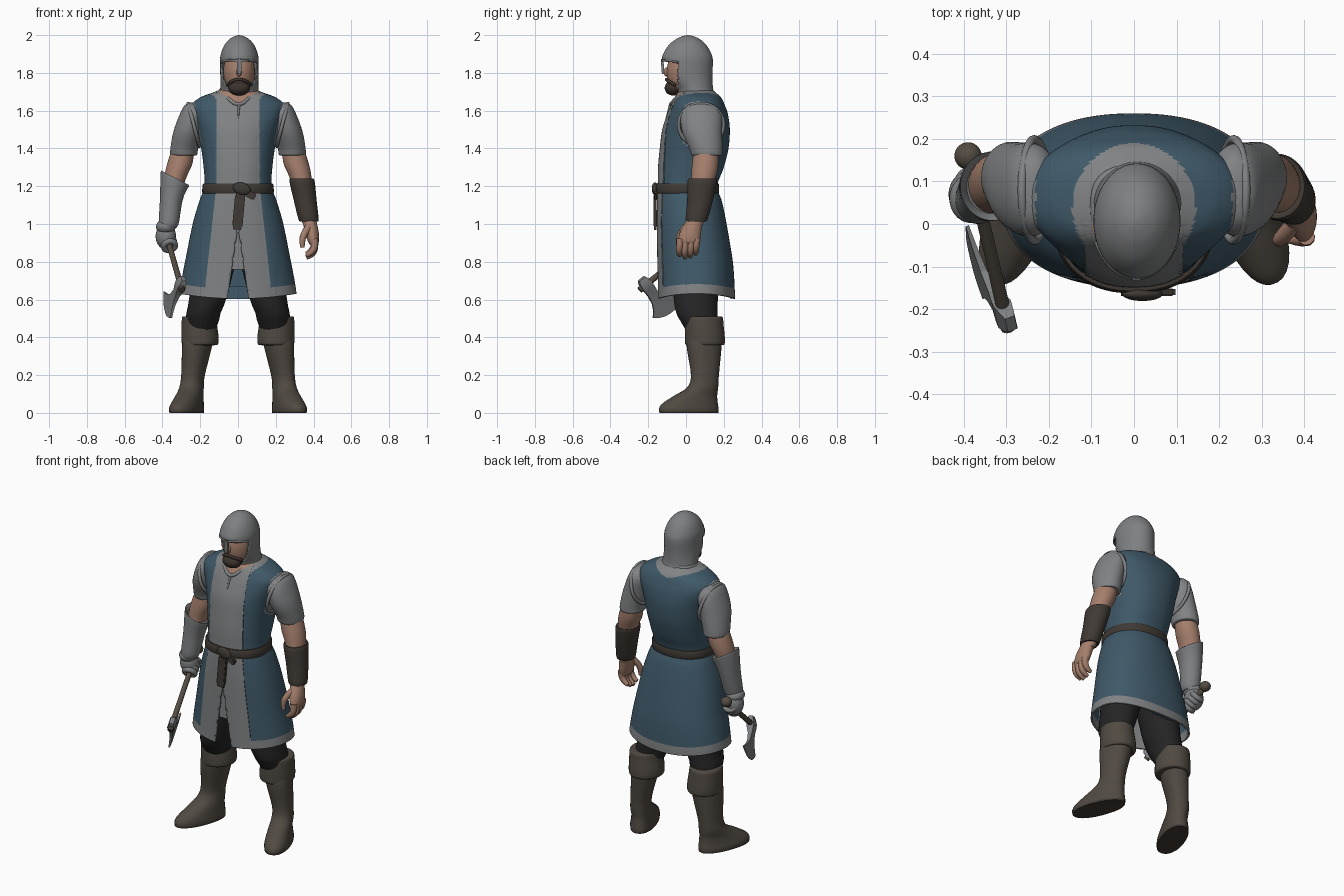
import bpy, bmesh
from math import sin, cos, pi, radians, copysign
from mathutils import Vector, Matrix

if "Cube" in bpy.data.objects:
    bpy.data.objects.remove(bpy.data.objects["Cube"])


def material(name, *rgb):
    m = bpy.data.materials.new(name)
    m.use_nodes = True
    m.diffuse_color = (*rgb, 1)
    m.node_tree.nodes["Principled BSDF"].inputs["Base Color"].default_value = (*rgb, 1)
    return m


GREY = material("grey cloth", .22, .225, .23)
BLUE = material("blue cloth", .05, .1, .14)
STEEL = material("steel", .21, .215, .22)
SKIN = material("skin", .37, .21, .15)
BOOT = material("boot leather", .08, .067, .054)
LEATHER = material("dark leather", .05, .041, .034)
BLACK = material("black cloth", .018, .018, .019)
BEARD = material("dark brown hair", .045, .033, .026)
WOOD = material("wood", .09, .073, .055)


def finish(name, bm, mats, angle=40):
    bmesh.ops.recalc_face_normals(bm, faces=bm.faces)
    me = bpy.data.meshes.new(name)
    bm.to_mesh(me)
    bm.free()
    for m in mats:
        me.materials.append(m)
    ob = bpy.data.objects.new(name, me)
    bpy.context.collection.objects.link(ob)
    smooth(ob, angle)
    return ob


def smooth(ob, angle=40):
    bpy.ops.object.select_all(action='DESELECT')
    ob.select_set(True)
    bpy.context.view_layer.objects.active = ob
    bpy.ops.object.shade_smooth_by_angle(angle=radians(angle))


def blend(a, b, c, d, t):
    return .5 * (2*b + (c-a)*t + (2*a - 5*b + 4*c - d)*t*t + (3*b - a - 3*c + d)*t**3)


def loft(name, rings, mats, n=32, sub=4, yaw=0, p=2, rule=None, warp=None,
         ends=(True, True), side=1):
    """Skin level rings (cx, cy, z, rx, ry); rule gives a material index or -1 for a hole."""
    r = [rings[0]] + rings + [rings[-1]]
    dense = [[blend(*q, k / sub) for q in zip(*r[i:i + 4])]
             for i in range(len(rings) - 1) for k in range(sub)] + [rings[-1]]
    bm, loops = bmesh.new(), []
    for cx, cy, z, rx, ry in dense:
        loop = []
        for i in range(n):
            c, s = cos(2*pi*(i + .5) / n), sin(2*pi*(i + .5) / n)
            x, y = rx * copysign(abs(c)**(2/p), c), ry * copysign(abs(s)**(2/p), s)
            co = Vector((cx + x*cos(yaw) - y*sin(yaw), cy + x*sin(yaw) + y*cos(yaw), z))
            co = warp(co) if warp else co
            co.x *= side
            loop.append(bm.verts.new(co))
        loops.append(loop)
    for a, b in zip(loops, loops[1:]):
        for i in range(n):
            j = (i + 1) % n
            bm.faces.new((a[i], a[j], b[j], b[i]))
    for use, loop in zip(ends, (loops[0], loops[-1])):
        if use:
            bm.faces.new(loop)
    if rule:
        holes = []
        for f in bm.faces:
            k = rule(f.calc_center_median())
            if k < 0:
                holes.append(f)
            else:
                f.material_index = k
        bmesh.ops.delete(bm, geom=holes, context='FACES')
    return finish(name, bm, mats)


def thicken(ob, amount):
    mod = ob.modifiers.new("thickness", 'SOLIDIFY')
    mod.thickness = amount


def tube(name, pts, radii, mat, side=1, cyclic=False):
    cu = bpy.data.curves.new(name, 'CURVE')
    cu.dimensions, cu.bevel_depth, cu.bevel_resolution = '3D', 1, 3
    cu.use_fill_caps, cu.resolution_u = True, 6
    sp = cu.splines.new('NURBS')
    sp.points.add(len(pts) - 1)
    sp.use_endpoint_u, sp.use_cyclic_u, sp.order_u = not cyclic, cyclic, 3
    for i, (pt, (x, y, z)) in enumerate(zip(sp.points, pts)):
        pt.co = (x * side, y, z, 1)
        pt.radius = radii[i % len(radii)]
    cu.materials.append(mat)
    ob = bpy.data.objects.new(name, cu)
    bpy.context.collection.objects.link(ob)
    bpy.ops.object.select_all(action='DESELECT')
    ob.select_set(True)
    bpy.context.view_layer.objects.active = ob
    bpy.ops.object.convert(target='MESH')
    smooth(bpy.context.object)


def solid(name, mat, loc, scale, rot=(0, 0, 0), box=False):
    bm = bmesh.new()
    if box:
        bmesh.ops.create_cube(bm, size=2)
        bmesh.ops.bevel(bm, geom=bm.edges[:], offset=.2, segments=2, affect='EDGES')
    else:
        bmesh.ops.create_uvsphere(bm, u_segments=28, v_segments=18, radius=1)
    turn = Matrix.Rotation(rot[2], 4, 'Z') @ Matrix.Rotation(rot[1], 4, 'Y') @ Matrix.Rotation(rot[0], 4, 'X')
    bm.transform(Matrix.Translation(loc) @ turn @ Matrix.Diagonal((*scale, 1)))
    return finish(name, bm, [mat])


# Tunic: one shell with front panel, hem, collar and armhole bands, split at the front
def slit(z):
    return max(0, (.98 - z) * .15)


def panel_width(z):
    return .115 + max(0, 1.2 - z) * .11


def hem_lift(x):
    return .025 * (x / .3)**2 - .006


def tunic_warp(v):
    v.z += hem_lift(v.x) * min(1, max(0, (.82 - v.z) / .15))
    for edge in (slit(v.z), panel_width(v.z)):
        if v.y < 0 < edge and abs(abs(v.x) - edge) < .006:
            v.x = copysign(edge, v.x)
    return v


def tunic_rule(c):
    x, y, z = abs(c.x), c.y, c.z
    if y < 0 and x < slit(z):
        return -1
    if y < 0 and z > 1.625 + x * .75:
        return 2
    panel = y < 0 and x < panel_width(z)
    collar = z > 1.6 and (x / .145)**2 + ((y - .04) / .15)**2 < 1
    armhole = x > .19 + (z - 1.42) * .18 and ((y - .08) / .135)**2 + ((z - 1.53) / .14)**2 < 1
    return 0 if panel or collar or armhole or z < .662 + hem_lift(x) else 1


tunic = loft("tunic", [(0, .055, .61, .31, .205), (0, .054, .662, .303, .204), (0, .048, .8, .28, .2),
                       (0, .03, 1, .24, .185),
                       (0, .018, 1.12, .205, .172), (0, .008, 1.2, .178, .158),
                       (0, .026, 1.3, .182, .174), (0, .043, 1.4, .195, .182),
                       (0, .053, 1.5, .215, .179), (0, .061, 1.58, .243, .161),
                       (0, .063, 1.63, .248, .142), (0, .063, 1.67, .2, .122),
                       (0, .057, 1.695, .135, .102), (0, .055, 1.715, .085, .08)],
             [GREY, BLUE, SKIN], n=192, sub=8, p=2.25, rule=tunic_rule, warp=tunic_warp,
             ends=(False, True))
thicken(tunic, .01)
solid("under_panel", GREY, (0, -.125, .9), (.06, .004, .14), box=True)
solid("skirt_lining", BLUE, (0, .239, .636), (.08, .004, .034), box=True)
tube("collar_edge", [(.1, .02, 1.705), (.068, -.045, 1.675), (.004, -.092, 1.62), (-.068, -.045, 1.675),
                     (-.1, .02, 1.705), (-.08, .13, 1.712), (.08, .13, 1.712)], [.01], GREY, cyclic=True)
tube("collar_tie", [(.005, -.084, 1.63), (.0, -.093, 1.59), (.004, -.108, 1.55)], [.007, .007, .003], GREY)

# Belt, knot and hanging ends
loft("belt", [(0, .006, 1.162, .184, .163), (0, .006, 1.168, .19, .169),
              (0, .007, 1.208, .187, .168), (0, .008, 1.214, .181, .162)],
     [LEATHER], n=96, sub=2, p=2.25)
solid("belt_knot", LEATHER, (.02, -.165, 1.187), (.048, .016, .032), (0, .3, 0))
solid("belt_tail", LEATHER, (.004, -.163, 1.07), (.027, .008, .1), (0, .09, 0), box=True)
solid("belt_loop", LEATHER, (.055, -.16, 1.16), (.04, .009, .018), (0, .5, 0), box=True)

# Limbs that match on both sides
for side, tag in ((1, "left"), (-1, "right")):
    loft(tag + "_sleeve", [(.235, .08, 1.642, .02, .03), (.238, .08, 1.628, .045, .075),
                           (.24, .08, 1.58, .069, .108), (.262, .085, 1.49, .08, .106),
                           (.284, .105, 1.4, .074, .088), (.287, .11, 1.367, .071, .082),
                           (.288, .11, 1.363, .06, .07)], [GREY], side=side, n=40)
    rim = [(.234 + .03*cos(a), .08 + .122*sin(a), 1.525 + .115*cos(a))
           for a in (2*pi*i/14 for i in range(14))]
    tube(tag + "_armhole_trim", rim, [.01], GREY, side, cyclic=True)
    loft(tag + "_arm", [(.28, .108, 1.44, .055, .06), (.308, .102, 1.32, .067, .07),
                        (.335, .09, 1.23, .056, .064), (.364, .06, 1.05, .038, .045),
                        (.38, .045, .99, .032, .042)], [SKIN], side=side)
    loft(tag + "_trousers", [(.2, .09, .42, .075, .08), (.188, .068, .49, .088, .1),
                             (.182, .058, .53, .091, .11),
                             (.162, .052, .6, .098, .117), (.12, .05, .82, .112, .13),
                             (.1, .04, .98, .1, .12)], [BLACK], side=side)
    loft(tag + "_boot", [(.272, .015, 0, .072, .164), (.272, .015, .025, .073, .165),
                         (.268, .022, .05, .069, .154), (.257, .05, .09, .063, .12),
                         (.246, .088, .135, .06, .084), (.238, .1, .2, .059, .075),
                         (.217, .096, .35, .075, .093), (.208, .1, .42, .078, .09)],
         [BOOT, LEATHER], side=side, yaw=.36, p=2.2, rule=lambda c: int(c.z < .012))
    loft(tag + "_boot_cuff", [(.204, .1, .358, .08, .088), (.201, .1, .364, .096, .104),
                              (.201, .1, .4, .099, .106), (.205, .097, .47, .094, .102),
                              (.206, .096, .506, .09, .099), (.205, .094, .511, .08, .085)],
         [BOOT], side=side)

# Left bracer and open hand
loft("left_bracer", [(.335, .088, 1.235, .052, .06), (.338, .087, 1.232, .067, .078),
                     (.355, .075, 1.13, .061, .069), (.374, .056, 1.022, .053, .058),
                     (.374, .056, 1.018, .04, .045)], [LEATHER])
loft("left_palm", [(.378, .045, 1.02, .036, .044), (.39, .025, .96, .037, .056),
                   (.399, .015, .91, .03, .058), (.398, .012, .89, .018, .05)], [SKIN])
for i, drop in enumerate((.012, 0, .005, .02)):
    y = -.03 + i * .029
    tube("left_finger_%d" % (i + 1), [(.405, y, .92), (.409, y - .004, .87 + drop),
                                      (.388, y - .006, .835 + drop), (.362, y - .004, .822 + drop)],
         [.02, .019, .017, .011], SKIN)
tube("left_thumb", [(.375, .0, .985), (.35, -.03, .95), (.338, -.04, .91), (.342, -.04, .875)],
     [.02, .019, .016, .011], SKIN)


# Right gauntlet with a cuff that rises on the outside
def cuff_rise(v):
    if v.z > 1.15:
        v.z += (v.x - .33) * .5 * (v.z - 1.15) / .09
    return v


loft("gauntlet", [(.37, .055, .98, .045, .048), (.366, .058, 1.01, .054, .058), (.354, .075, 1.12, .06, .068),
                  (.335, .088, 1.23, .075, .081), (.334, .088, 1.24, .071, .077),
                  (.335, .088, 1.225, .058, .064)], [STEEL], side=-1, warp=cuff_rise)
solid("gauntlet_wrist_guard", STEEL, (-.382, .06, .985), (.052, .058, .04))
solid("gauntlet_fist", STEEL, (-.382, .07, .935), (.054, .056, .07))

# Axe, laid out along its handle
pommel, tip = Vector((-.39, .16, .98)), Vector((-.296, -.246, .65))
along = (pommel - tip).normalized()
out = Vector((-.386, .676, -.628))
out = (out - along * out.dot(along)).normalized()
across = out.cross(along)
tube("axe_handle", [pommel, (pommel + tip) / 2, tip], [.016, .014, .017], WOOD)
solid("axe_pommel", WOOD, pommel, (.032, .032, .03))
socket = tip + along * .045
bm, prev = bmesh.new(), None
for x, low, high, t in ((-.043, -.02, .02, .012), (-.03, -.027, .027, .016),
                        (.0, -.032, .032, .022), (.025, -.03, .032, .019), (.06, -.026, .03, .012),
                        (.11, -.033, .055, .008), (.145, -.05, .1, .006), (.17, -.072, .152, .004),
                        (.192, -.045, .112, .003), (.207, -.015, .078, .002), (.213, .015, .05, .001)):
    ring = [bm.verts.new(socket + out*x + along*y + across*k)
            for y, k in ((low, -t), (high, -t), (high, t), (low, t))]
    if prev:
        for i in range(4):
            bm.faces.new((prev[i], prev[i-1], ring[i-1], ring[i]))
    else:
        bm.faces.new(ring)
    prev = ring
bm.faces.new(prev)
finish("axe_head", bm, [STEEL], 25)

# Gauntlet fingers wrapped round the handle
for i in range(4):
    centre = pommel - along * (.075 + i * .026)
    loop = [centre + (out * cos(a) + across * sin(a)) * .032 for a in (2*pi*k/10 for k in range(10))]
    tube("gauntlet_finger_%d" % (i + 1), loop, [.016], STEEL, cyclic=True)

# Head, beard and helmet
solid("head", SKIN, (.006, -.003, 1.805), (.084, .099, .135))
loft("neck", [(0, .04, 1.6, .065, .07), (0, .022, 1.76, .062, .062)], [SKIN])
solid("nose", SKIN, (.006, -.1, 1.805), (.014, .018, .025))
solid("beard", BEARD, (.006, -.068, 1.72), (.058, .045, .04))
tube("moustache", [(-.056, -.055, 1.735), (-.037, -.092, 1.755), (.006, -.108, 1.769),
                   (.049, -.092, 1.755), (.068, -.055, 1.735)], [.009, .01, .007, .01, .009], BEARD)
helmet = loft("helmet", [(.007, .055, 1.685, .108, .1), (.007, .043, 1.72, .101, .1),
                         (.007, .012, 1.79, .101, .128), (.007, .007, 1.87, .102, .135),
                         (.007, .007, 1.91, .095, .123), (.007, .008, 1.95, .077, .097),
                         (.007, .01, 1.98, .05, .061), (.007, .01, 1.995, .022, .027),
                         (.007, .01, 1.9995, .003, .004)],
              [STEEL], n=96, sub=6, ends=(False, True),
              rule=lambda c: -1 if c.y < -.042 and c.z < 1.855 + .012 * (abs(c.x) < .06) else 0)
thicken(helmet, .008)
solid("nose_guard", STEEL, (.006, -.124, 1.835), (.012, .007, .04), (.06, 0, 0), box=True)
tube("brow_rim", [(-.088, -.042, 1.855), (-.064, -.1, 1.87), (.006, -.134, 1.863), (.076, -.1, 1.87),
                  (.1, -.042, 1.855)], [.006], STEEL)
